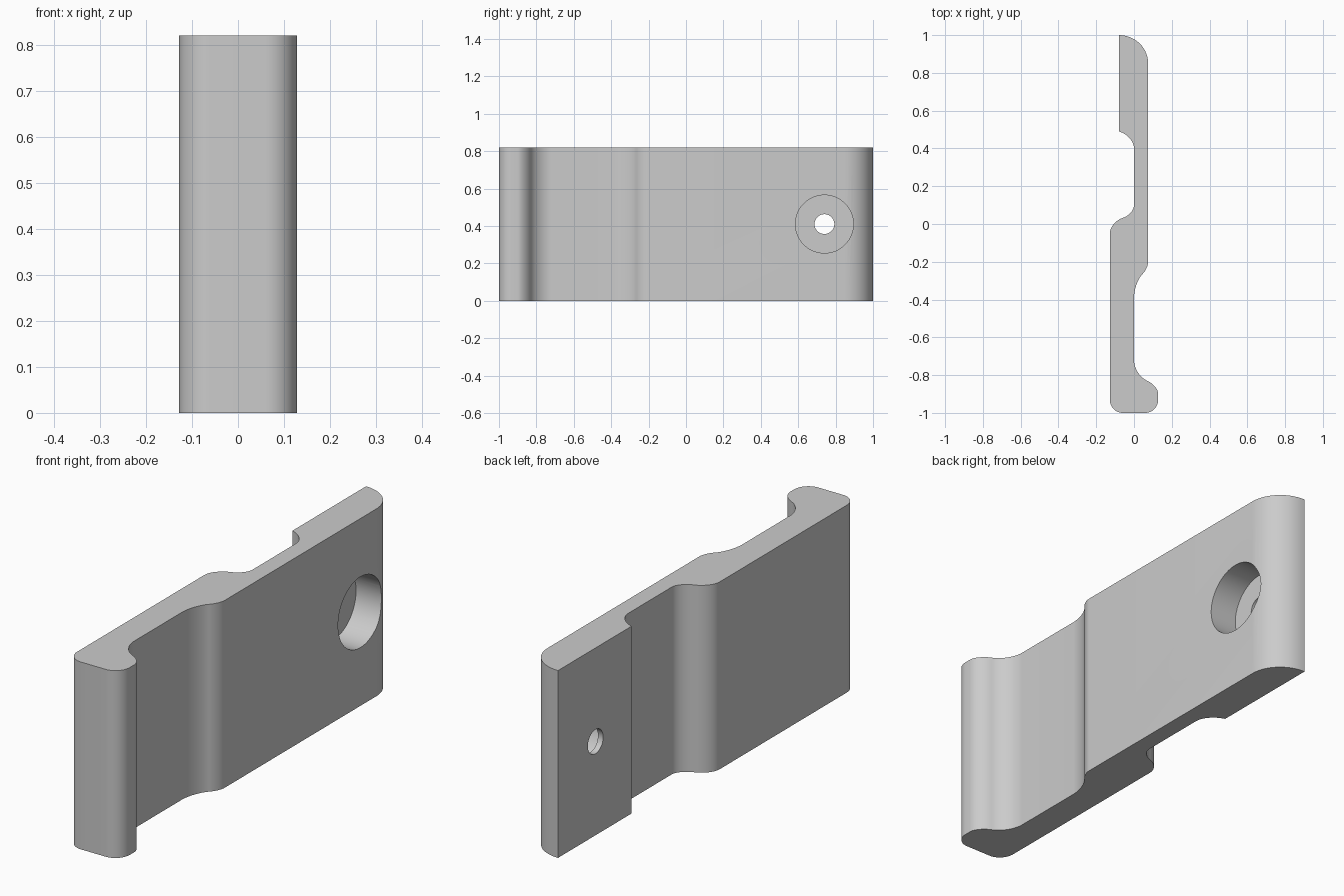
import bpy, bmesh, math
from mathutils import Vector

HEIGHT = 0.82
HOLE_Y, HOLE_Z = 0.74, 0.41

cube = bpy.data.objects.get("Cube")
if cube:
    bpy.data.objects.remove(cube, do_unlink=True)

grey = bpy.data.materials.new("plain grey")
grey.use_nodes = True
colour = (0.6, 0.6, 0.6, 1)
grey.diffuse_color = colour
grey.node_tree.nodes["Principled BSDF"].inputs["Base Color"].default_value = colour


def bend(start, corner, end, steps=14):
    """Elliptical arc, tangent to both legs of the corner."""
    start, corner, end = Vector(start), Vector(corner), Vector(end)
    centre = start + end - corner
    angles = [math.pi / 2 * i / steps for i in range(steps + 1)]
    return [centre + (start - centre) * math.cos(a) + (end - centre) * math.sin(a)
            for a in angles]


def make_object(name, bm):
    bmesh.ops.recalc_face_normals(bm, faces=bm.faces)
    mesh = bpy.data.meshes.new(name)
    bm.to_mesh(mesh)
    bm.free()
    mesh.materials.append(grey)
    obj = bpy.data.objects.new(name, mesh)
    bpy.context.collection.objects.link(obj)
    return obj


# Clip outline, clockwise from the back tip; each entry is one rounded bend
bends = [
    ((-0.08, 1), (0.075, 1), (0.075, 0.85)),            # back tip
    ((0.075, -0.2), (0.075, -0.235), (0.045, -0.265)),  # step to the thin web
    ((0.045, -0.265), (0, -0.31), (0, -0.39)),
    ((0, -0.72), (0, -0.8), (0.07, -0.83)),             # front lip
    ((0.07, -0.83), (0.128, -0.855), (0.128, -0.9)),
    ((0.128, -0.93), (0.128, -1), (0.06, -1)),
    ((-0.06, -1), (-0.128, -1), (-0.128, -0.93)),
    ((-0.128, -0.05), (-0.128, 0.01), (-0.06, 0.032)),  # left shoulder
    ((-0.06, 0.032), (0, 0.051), (0, 0.1)),
    ((0, 0.4), (0, 0.468), (-0.08, 0.49)),              # foot of the back pad
]
outline = []
for b in bends:
    for p in bend(*b):
        if not outline or (p - outline[-1]).length > 1e-5:
            outline.append(p)

bm = bmesh.new()
face = bm.faces.new([bm.verts.new((p.x, p.y, 0)) for p in outline])
top = bmesh.ops.extrude_face_region(bm, geom=[face])
bmesh.ops.translate(bm, vec=(0, 0, HEIGHT),
                    verts=[v for v in top["geom"] if isinstance(v, bmesh.types.BMVert)])
clip = make_object("clip_body", bm)


def drill(name, radius, x_from, x_to, sides):
    """Cut a round hole along x through the body."""
    cutter_bm = bmesh.new()
    bmesh.ops.create_cone(cutter_bm, cap_ends=True, segments=sides,
                          radius1=radius, radius2=radius, depth=x_to - x_from)
    cutter = make_object(name, cutter_bm)
    cutter.rotation_euler.y = math.pi / 2
    cutter.location = ((x_from + x_to) / 2, HOLE_Y, HOLE_Z)
    cutter.hide_render = True
    mod = clip.modifiers.new(name, "BOOLEAN")
    mod.operation = "DIFFERENCE"
    mod.solver = "EXACT"
    mod.object = cutter
    bpy.context.view_layer.objects.active = clip
    bpy.ops.object.modifier_apply(modifier=mod.name)
    bpy.data.objects.remove(cutter, do_unlink=True)


# Countersunk screw hole
drill("screw_head_cutter", 0.155, -0.055, 0.3, 64)
drill("screw_shaft_cutter", 0.053, -0.3, 0.3, 40)

# Smooth bends, crisp rims
bpy.ops.object.select_all(action="DESELECT")
clip.select_set(True)
bpy.context.view_layer.objects.active = clip
bpy.ops.object.shade_smooth_by_angle(angle=math.radians(30))
